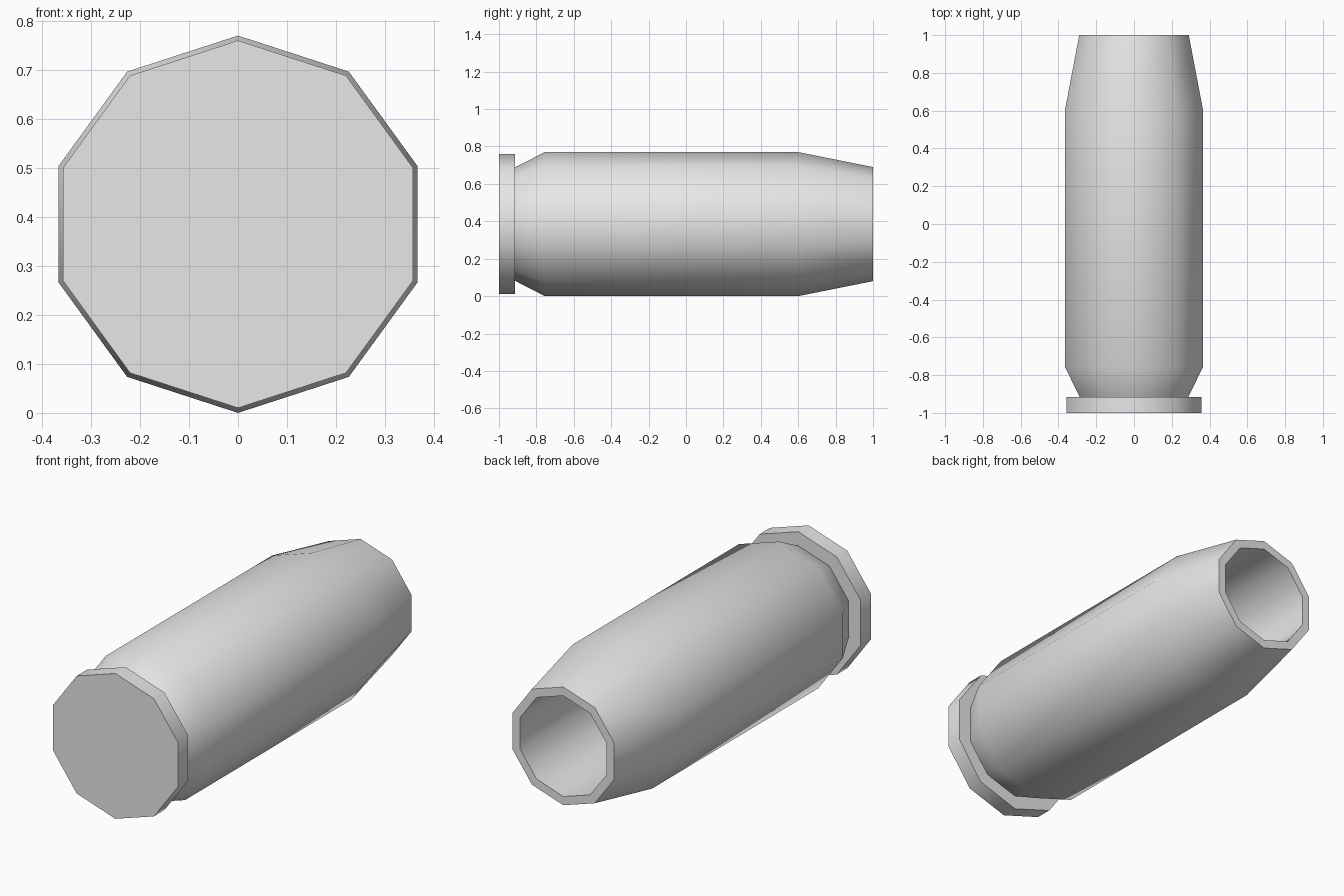
import bpy
import bmesh
import math

SIDES = 10
CENTRE_Z = 0.385

old = bpy.data.objects.get("Cube")
if old:
    bpy.data.objects.remove(old, do_unlink=True)

metal = bpy.data.materials.new("plain_grey")
metal.use_nodes = True
grey = (0.8, 0.8, 0.8, 1)
metal.diffuse_color = grey
metal.node_tree.nodes["Principled BSDF"].inputs["Base Color"].default_value = grey


def lathe(name, profile):
    """Ten-sided solid around the y axis from (y, radius) rings, capped at both ends."""
    bm = bmesh.new()
    rings = []
    for y, radius in profile:
        ring = []
        for i in range(SIDES):
            a = 2 * math.pi * i / SIDES
            ring.append(bm.verts.new((radius * math.sin(a), y, CENTRE_Z + radius * math.cos(a))))
        rings.append(ring)
    for a, b in zip(rings, rings[1:]):
        for i in range(SIDES):
            j = (i + 1) % SIDES
            bm.faces.new((a[i], a[j], b[j], b[i]))
    bm.faces.new(rings[0])
    bm.faces.new(rings[-1])
    bmesh.ops.recalc_face_normals(bm, faces=bm.faces)
    mesh = bpy.data.meshes.new(name)
    bm.to_mesh(mesh)
    bm.free()
    mesh.materials.append(metal)
    obj = bpy.data.objects.new(name, mesh)
    bpy.context.collection.objects.link(obj)
    bpy.ops.object.select_all(action="DESELECT")
    obj.select_set(True)
    bpy.context.view_layer.objects.active = obj
    bpy.ops.object.shade_smooth_by_angle(angle=math.radians(40))
    return obj


# Flat base, rim, groove, body, tapered mouth and hollow bore in one profile
lathe("casing", [
    (-1.0, 0.375), (-0.915, 0.375),
    (-0.915, 0.303), (-0.755, 0.385),
    (0.6, 0.385), (1.0, 0.305),
    (1.0, 0.26), (-0.85, 0.26),
])
